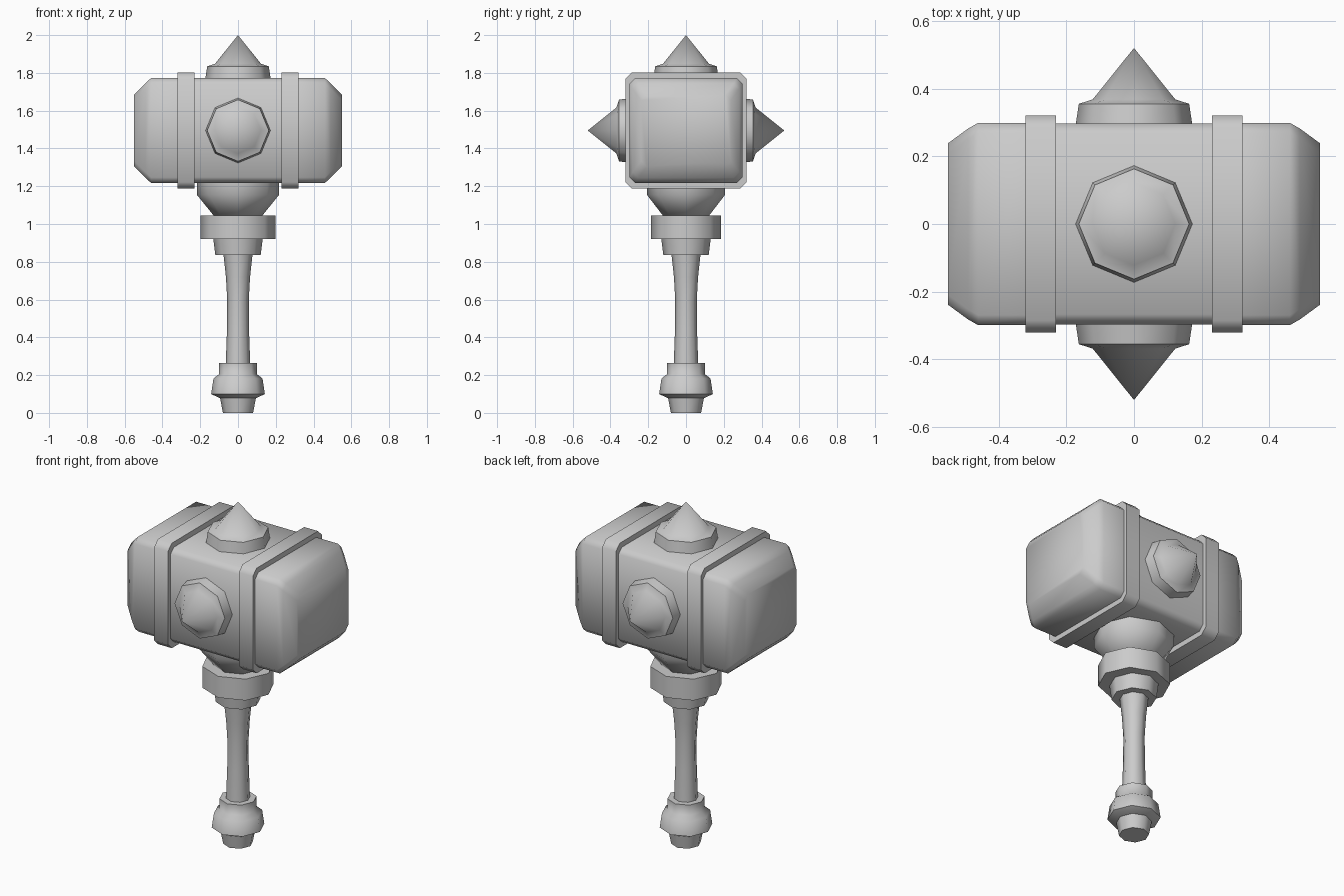
import bpy, bmesh, math
from mathutils import Matrix, Vector

cube = bpy.data.objects.get("Cube")
if cube:
    bpy.data.objects.remove(cube)

grey = bpy.data.materials.new("plain grey")
grey.use_nodes = True
colour = (0.6, 0.6, 0.6, 1)
grey.diffuse_color = colour
grey.node_tree.nodes["Principled BSDF"].inputs["Base Color"].default_value = colour

HEAD_Z = 1.495


def loft(name, rings, matrix=Matrix(), angle=60):
    """Skin a list of closed rings, cap both ends and shade the result."""
    bm = bmesh.new()
    loops = [[bm.verts.new(matrix @ Vector(p)) for p in ring] for ring in rings]
    for a, b in zip(loops, loops[1:]):
        n = len(a)
        for i in range(n):
            bm.faces.new((a[i], a[(i + 1) % n], b[(i + 1) % n], b[i]))
    bm.faces.new(loops[0])
    bm.faces.new(loops[-1])
    bmesh.ops.remove_doubles(bm, verts=bm.verts, dist=0.0005)
    bmesh.ops.recalc_face_normals(bm, faces=bm.faces)
    mesh = bpy.data.meshes.new(name)
    bm.to_mesh(mesh)
    bm.free()
    mesh.materials.append(grey)
    obj = bpy.data.objects.new(name, mesh)
    bpy.context.collection.objects.link(obj)
    bpy.ops.object.select_all(action="DESELECT")
    obj.select_set(True)
    bpy.context.view_layer.objects.active = obj
    bpy.ops.object.shade_smooth_by_angle(angle=math.radians(angle))
    return obj


def turned(name, profile, matrix=Matrix(), squash=1.0, sides=8):
    """Turn (radius, height) points around the z axis."""
    turns = [math.tau * i / sides for i in range(sides)]
    rings = [[(r * math.cos(t), r * squash * math.sin(t), z) for t in turns]
             for r, z in profile]
    return loft(name, rings, matrix)


def block(name, sections, side=1):
    """Chamfered box along x from (x, half depth, half height, chamfer)."""
    rings = []
    for x, w, h, c in sections:
        corner = [(w, h - c), (w - c, h)]
        upper = corner + [(-y, z) for y, z in reversed(corner)]
        ring = upper + [(-y, -z) for y, z in upper]
        rings.append([(side * x, y, HEAD_Z + z) for y, z in ring])
    return loft(name, rings)


# Handle and its fittings
turned("pommel_tip", [(0.08, 0), (0.097, 0.09)])
turned("pommel", [(0.097, 0.078), (0.142, 0.1), (0.13, 0.182), (0.1, 0.205), (0.1, 0.265)])
turned("grip", [(0.065, 0.25), (0.058, 0.45), (0.057, 0.6), (0.064, 0.72), (0.078, 0.85)])
turned("lower_collar", [(0.12, 0.835), (0.132, 0.93)])
turned("main_collar", [(0.198, 0.92), (0.198, 1.045)], squash=0.93)
turned("neck", [(0.125, 1.04), (0.218, 1.155), (0.218, 1.23)], squash=0.95)

# Hammer head
block("head_core", [(-0.25, 0.297, 0.277, 0.03), (0.25, 0.297, 0.277, 0.03)])
for label, side in (("left", 1), ("right", -1)):
    block(label + "_band", [(0.23, 0.32, 0.308, 0.035), (0.32, 0.32, 0.308, 0.035)], side)
    block(label + "_striker", [(0.3, 0.299, 0.278, 0.03), (0.46, 0.299, 0.278, 0.03),
                               (0.49, 0.282, 0.25, 0.03), (0.55, 0.238, 0.19, 0.03)], side)

# Spikes on the top, front and back
spike = [(0.175, 0), (0.163, 0.08), (0.122, 0.093), (0, 0.245)]
centre = Matrix.Translation((0, 0, HEAD_Z))
for label, turn, reach in (("top", 0, 0.26), ("front", 90, 0.275), ("back", -90, 0.275)):
    place = centre @ Matrix.Rotation(math.radians(turn), 4, "X") @ Matrix.Translation((0, 0, reach))
    turned(label + "_spike", spike, place)
